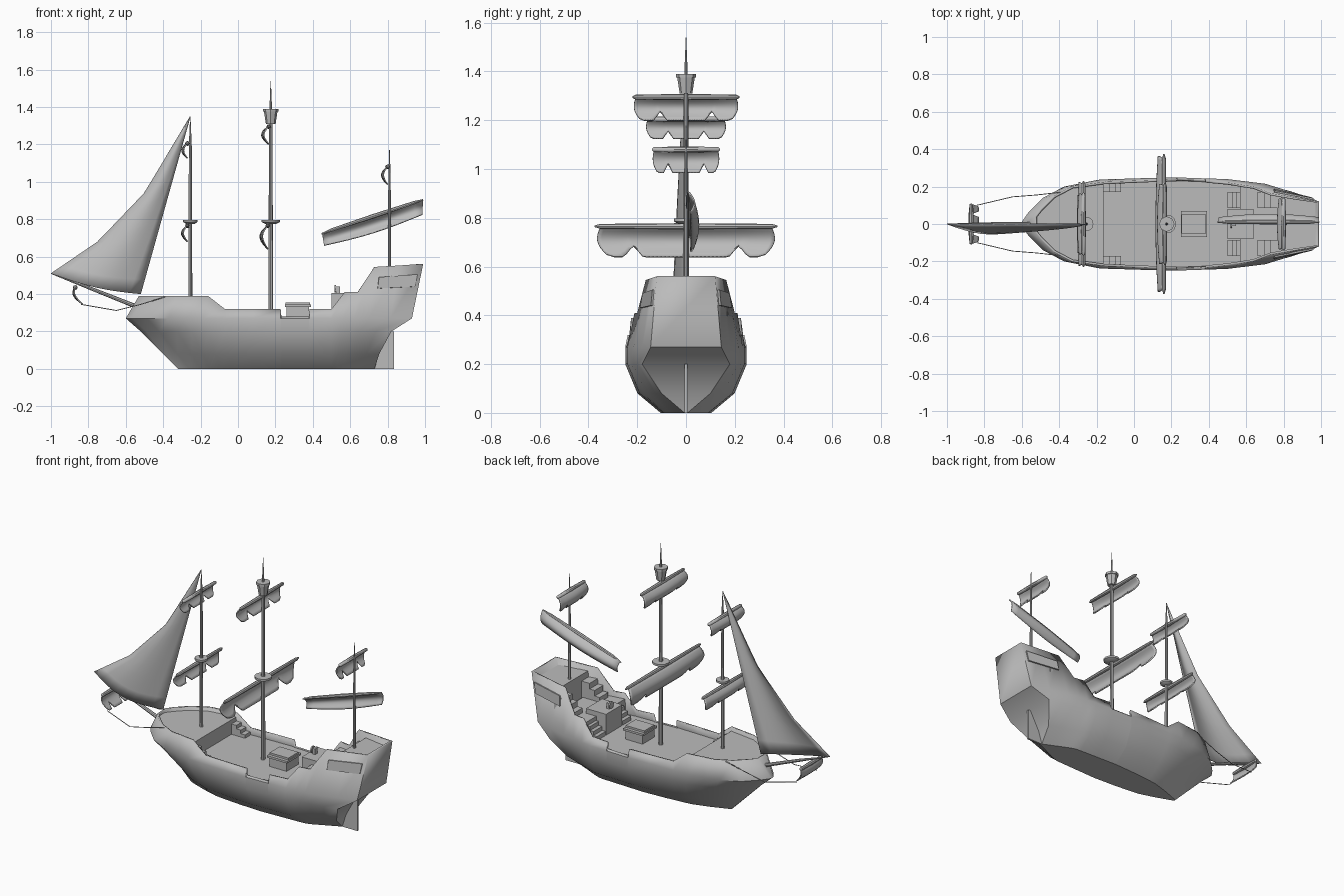
import bpy, bmesh, math
from mathutils import Vector

cube = bpy.data.objects.get("Cube")
if cube:
    bpy.data.objects.remove(cube)

GREY = (0.5, 0.5, 0.5, 1)
mat = bpy.data.materials.new("plain_grey")
mat.use_nodes = True
mat.diffuse_color = GREY
mat.node_tree.nodes["Principled BSDF"].inputs["Base Color"].default_value = GREY


def build(name, verts, faces, thick=0, offset=-1, smooth=None):
    mesh = bpy.data.meshes.new(name)
    mesh.from_pydata([tuple(v) for v in verts], [], faces)
    bm = bmesh.new()
    bm.from_mesh(mesh)
    bmesh.ops.recalc_face_normals(bm, faces=bm.faces)
    bm.to_mesh(mesh)
    bm.free()
    mesh.materials.append(mat)
    ob = bpy.data.objects.new(name, mesh)
    bpy.context.collection.objects.link(ob)
    if thick:
        m = ob.modifiers.new("thickness", 'SOLIDIFY')
        m.thickness, m.offset = thick, offset
    if smooth:
        bpy.ops.object.select_all(action='DESELECT')
        ob.select_set(True)
        bpy.context.view_layer.objects.active = ob
        bpy.ops.object.shade_smooth_by_angle(angle=math.radians(smooth))
    return ob


def grid_faces(rows, cols, wrap=False):
    last = cols if wrap else cols - 1
    return [(i * cols + j, i * cols + (j + 1) % cols, (i + 1) * cols + (j + 1) % cols, (i + 1) * cols + j)
            for i in range(rows - 1) for j in range(last)]


def box(name, x, y, z):
    verts = [(a, b, c) for c in z for a, b in ((x[0], y[0]), (x[1], y[0]), (x[1], y[1]), (x[0], y[1]))]
    build(name, verts, grid_faces(2, 4, True) + [(0, 1, 2, 3), (4, 5, 6, 7)])


def tube(name, path, radii, sides=8, smooth=40):
    """Round bar through the path points, one radius for each point."""
    pts = [Vector(p) for p in path]
    verts = []
    for i, p in enumerate(pts):
        d = pts[min(i + 1, len(pts) - 1)] - pts[max(i - 1, 0)]
        q = d.to_track_quat('Z', 'Y')
        for k in range(sides):
            a = math.tau * k / sides
            verts.append(p + q @ Vector((math.cos(a), math.sin(a), 0)) * radii[i])
    n = len(verts)
    caps = [tuple(range(sides)), tuple(range(n - sides, n))]
    return build(name, verts, grid_faces(len(pts), sides, True) + caps, smooth=smooth)


def interp(table, x):
    for (a, p), (b, q) in zip(table, table[1:]):
        if x <= b:
            return p + (q - p) * max(0, (x - a) / (b - a))
    return table[-1][1]


# Hull lines: rail height, then each level as (z, bow x, stern x, half widths)
RAIL = [(-.53, .39), (-.16, .39), (-.07, .32), (.228, .32), (.232, .28), (.378, .28), (.382, .32),
        (.5, .32), (.57, .41), (.64, .41), (.73, .545), (.99, .56)]
LEVELS = [
    (None, -.53, .99, [(-.53, .04), (-.5, .08), (-.43, .15), (-.35, .2), (-.16, .225), (.2, .24),
                       (.45, .23), (.64, .2), (.73, .165), (.99, .12)]),
    (.27, -.6, .93, [(-.53, .012), (-.5, .06), (-.43, .14), (-.33, .2), (-.16, .238), (.2, .25),
                     (.5, .24), (.73, .215), (.99, .145)]),
    (.2, -.52, .82, [(-.53, .008), (-.43, .11), (-.33, .175), (-.16, .23), (.2, .25), (.5, .24),
                     (.73, .215), (.99, .18)]),
    (.08, -.4, .755, [(-.53, .008), (-.33, .11), (-.16, .165), (.2, .2), (.5, .19), (.99, .1)]),
    (0, -.32, .73, [(-.53, .006), (-.33, .05), (-.16, .08), (.2, .105), (.6, .09), (.99, .006)])]


def hull_point(s, level):
    z, bow, stern, widths = LEVELS[level]
    x = s
    if s < 0:
        x = s * bow / -.53
    elif s > .5:
        x = .5 + (s - .5) * (stern - .5) / .49
    return Vector((x, interp(widths, s), interp(RAIL, s) if z is None else z))


def side_point(s, z):
    top, low = hull_point(s, 0), hull_point(s, 1)
    return low.lerp(top, min(1, max(0, (z - low.z) / (top.z - low.z))))


# Hull shell, open at the top
stations = [-.53, -.5, -.43, -.33, -.25, -.16, -.07, .08, .228, .232, .378, .382, .5, .57, .64, .73, .86, .99]
verts, rows = [], len(LEVELS)
for s in stations:
    side = [hull_point(s, k) for k in range(rows)]
    verts += side + [Vector((p.x, -p.y, p.z)) for p in reversed(side)]
ring = 2 * rows
faces = grid_faces(len(stations), ring)
for start in (0, (len(stations) - 1) * ring):
    faces += [(start + j, start + j + 1, start + ring - 2 - j, start + ring - 1 - j) for j in range(rows - 1)]
build("hull", verts, faces, thick=.012, smooth=38)


# Decks follow the hull sides and carry their own bulkheads
def deck(name, s0, s1, z, depth, limit=1):
    n = 14
    top = []
    for i in range(n + 1):
        p = side_point(s0 + (s1 - s0) * i / n, z)
        top.append((p.x, min(limit, max(.004, p.y - .006))))
    outline = top + [(x, -y) for x, y in reversed(top)]
    m = len(outline)
    verts = [(x, y, z) for x, y in outline] + [(min(x, .92), y, z - depth) for x, y in outline]
    build(name, verts, grid_faces(2, m, True) + [tuple(range(m)), tuple(range(m, 2 * m))])


deck("fore_deck", -.525, -.16, .365, .1)
deck("main_deck", -.17, .6, .274, .02)
deck("quarter_deck", .57, .8, .375, .11)
deck("helm_block", .5, .64, .405, .14, limit=.08)
deck("poop_deck", .79, .985, .515, .15)

# Stairs, hatch and helm
for side, word in ((1, "left"), (-1, "right")):
    for i in range(3):
        y = sorted((side * .085, side * .17))
        box(f"{word}_quarter_step_{i}", (.5 + .024 * i, .58), y, (.27, .3 + .025 * i))
        box(f"{word}_poop_step_{i}", (.66 + .035 * i, .8), y, (.37, .405 + .035 * i))
        y = sorted((side * .17, side * .222))
        box(f"{word}_fore_step_{i}", (-.165, -.07 - .03 * i), y, (.27, .295 + .022 * i))
box("hatch_body", (.26, .38), (-.06, .06), (.27, .33))
box("hatch_lid", (.25, .39), (-.07, .07), (.33, .343))
box("hatch_cap", (.255, .385), (-.05, .05), (.343, .355))
box("helm_stand", (.525, .545), (-.012, .012), (.4, .44))
tube("helm_wheel", [(.517, 0, .428), (.525, 0, .428)], [.022, .022], 10)

# Rudder and raised stern galleries
box("rudder", (.725, .835), (-.006, .006), (0, .2))
for side, word in ((1, "left"), (-1, "right")):
    verts = []
    for z0, z1 in ((.43, .49), (.44, .505)):
        s = .76 if z0 < .435 else .97
        for z in (z0, z1):
            p = side_point(s, z)
            verts.append((p.x, side * (p.y + .005), z))
    build(f"{word}_gallery", verts, [(0, 1, 3, 2)], thick=.009, offset=0)

# Masts, platforms and lookout
MASTS = {"fore": (-.255, .36, 1.35, .011), "main": (.175, .27, 1.54, .013), "mizzen": (.81, .51, 1.18, .009)}
for name, (x, z0, z1, r) in MASTS.items():
    knee = z1 - (.2 if name == "main" else .15)
    tube(name + "_mast", [(x, 0, z0), (x, 0, knee), (x, 0, z1)], [r, r * .7, .001])
for name, x, r in (("fore", -.255, .038), ("main", .175, .05)):
    tube(name + "_platform", [(x, 0, .775), (x, 0, .785), (x, 0, .797)], [r * .6, r, r], 12)
tube("lookout_basket", [(.175, 0, z) for z in (1.31, 1.375, 1.375, 1.39, 1.39, 1.33)],
     [.026, .036, .041, .041, .033, .024], 8, smooth=20)


# Furled square sails: curled cloth with notched foot under a pointed yard
def square_sail(name, x, half, top, foot, bulge, notch, width, curl=0):
    cols, rows = 41, 9
    verts = []
    for i in range(rows):
        v = i / (rows - 1)
        for j in range(cols):
            u = 2 * j / (cols - 1) - 1
            rise = .38 * max(0, 1 - abs(abs(u) - notch) / width) + .08 * max(0, abs(u) - .9) * 10
            y = u * half * (.93 + .07 * math.sin(math.pi * v) - .06 * v)
            w = v * (1 - rise * v)
            verts.append((x - bulge * math.sin(math.pi * w ** .9) * (1 - .3 * u * u) + curl * w,
                          y, top + (foot - top) * w))
    build(name + "_sail", verts, grid_faces(rows, cols), thick=.007, offset=0, smooth=50)
    yard = tube(name + "_yard", [(0, half * k, 0) for k in (-1, -.94, 0, .94, 1)], [.003, .01, .013, .01, .003])
    yard.location = (x, 0, top)


square_sail("main_course", .16, .375, .765, .64, .042, .66, .12)
square_sail("main_top", .165, .22, 1.295, 1.2, .038, .55, .14)
square_sail("fore_course", -.27, .23, .765, .68, .032, .5, .15)
square_sail("fore_top", -.27, .168, 1.205, 1.125, .03, .5, .15)
square_sail("mizzen_top", .8, .14, 1.08, .985, .032, .6, .15)
square_sail("sprit", -.87, .11, .435, .345, .028, .55, .16, curl=.04)

# Slanting sail on the rear mast
verts = []
for i in range(9):
    v = i / 8
    for j in range(13):
        u = j / 12
        high = Vector((.45 + .54 * u, .012, .725 + .18 * u))
        low = Vector((.46 + .525 * u, .02, .66 + .165 * u - .015 * math.sin(math.pi * u)))
        p = high.lerp(low, v)
        p.y += .035 * math.sin(math.pi * v) * (.5 + .5 * math.sin(math.pi * u))
        verts.append(p)
build("slanting_sail", verts, grid_faces(9, 13), thick=.007, offset=0, smooth=50)
tube("slanting_yard", [(.445, .01, .72), (.5, .01, .742), (.72, .01, .815), (.94, .01, .888), (.99, .01, .905)],
     [.003, .009, .012, .009, .003])

# Triangular head sail
LUFF = [(-1, .51), (-.75, .68), (-.5, .94), (-.255, 1.35)]
head, tack, clew = (-.255, 1.35), (-1, .51), (-.52, .4)
verts = []
for i in range(13):
    t = i / 12
    x0 = tack[0] + (head[0] - tack[0]) * t
    z0 = interp(LUFF, x0)
    x1, z1 = (clew[k] + (head[k] - clew[k]) * t for k in (0, 1))
    for j in range(9):
        u = j / 8
        belly = -.055 * math.sin(math.pi * u) * (1 - t) ** .6
        sag = .02 * math.sin(math.pi * u) * (1 - t)
        verts.append((x0 + (x1 - x0) * u, belly, z0 + (z1 - z0) * u - sag))
build("head_sail", verts, grid_faces(13, 9), thick=.004, offset=0, smooth=60)

# Bowsprit and its ropes
tube("bowsprit", [(-.51, 0, .32), (-.8, 0, .435), (-1, 0, .51)], [.012, .009, .002])
for side, word in ((1, "left"), (-1, "right")):
    path = [(-.84, side * .1, .345), (-.65, side * .145, .312), (-.52, side * .155, .345), (-.39, side * .17, .385)]
    tube(word + "_rope", path, [.0025] * 4, 5)
